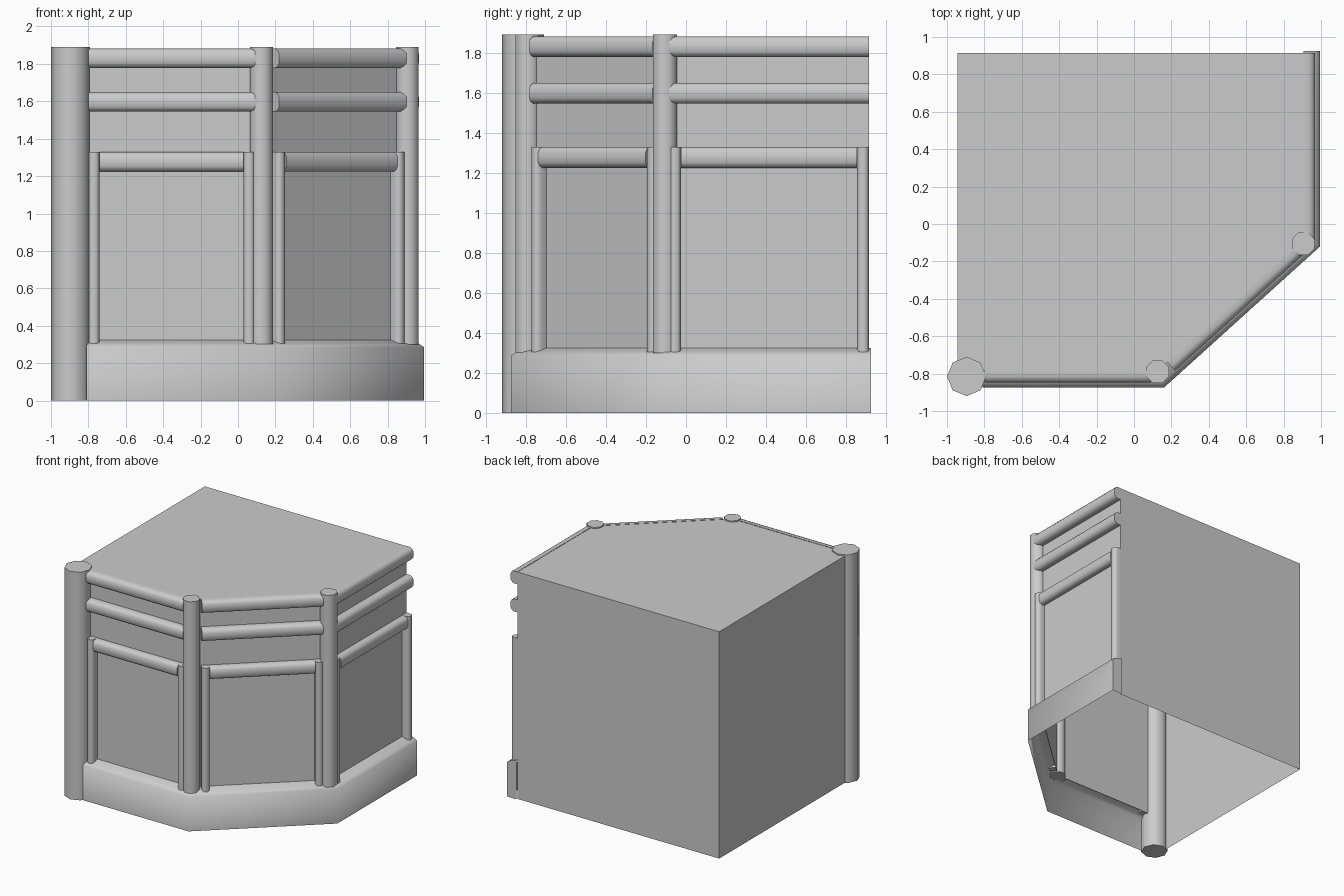
import bpy, bmesh, math
from mathutils import Vector

cube = bpy.data.objects.get("Cube")
if cube:
    bpy.data.objects.remove(cube, do_unlink=True)

grey = bpy.data.materials.new("plain grey")
grey.use_nodes = True
colour = (0.6, 0.6, 0.6, 1)
grey.diffuse_color = colour
grey.node_tree.nodes["Principled BSDF"].inputs["Base Color"].default_value = colour

UP = Vector((0, 0, 1))
TOP, SILL = 1.88, 0.3


def finish(name, bm, angle=60):
    mesh = bpy.data.meshes.new(name)
    bm.to_mesh(mesh)
    bm.free()
    mesh.materials.append(grey)
    obj = bpy.data.objects.new(name, mesh)
    bpy.context.collection.objects.link(obj)
    bpy.ops.object.select_all(action='DESELECT')
    bpy.context.view_layer.objects.active = obj
    obj.select_set(True)
    bpy.ops.object.shade_smooth_by_angle(angle=math.radians(angle))
    return obj


def post(name, x, y, radius, z0, z1, turn=0):
    bm = bmesh.new()
    ring = [bm.verts.new((x + radius * math.cos(turn + i * math.pi / 4),
                          y + radius * math.sin(turn + i * math.pi / 4), z0)) for i in range(8)]
    base = bm.faces.new(ring)
    ext = bmesh.ops.extrude_face_region(bm, geom=[base], use_keep_orig=True)
    bmesh.ops.translate(bm, vec=(0, 0, z1 - z0),
                        verts=[v for v in ext["geom"] if isinstance(v, bmesh.types.BMVert)])
    bmesh.ops.recalc_face_normals(bm, faces=bm.faces)
    return finish(name, bm)


def moulding(name, start, end, across, out, width, depth):
    """Rounded strip between two points, lying on a wall."""
    section = [(-.5, 0), (-.5, .5), (-.42, .8), (-.25, 1), (.25, 1), (.42, .8), (.5, .5), (.5, 0)]
    bm = bmesh.new()
    rings = [[bm.verts.new(p + across * (a * width) + out * (d * depth)) for a, d in section]
             for p in (start, end)]
    for i in range(len(section) - 1):
        bm.faces.new((rings[0][i], rings[0][i + 1], rings[1][i + 1], rings[1][i]))
    for ring in rings:
        bm.faces.new(ring)
    bmesh.ops.recalc_face_normals(bm, faces=bm.faces)
    return finish(name, bm, 50)


# Body shell: tall back and left walls, raised front walls, open underneath
plan = [Vector(p) for p in ((-.945, -.785, 0), (.126, -.785, 0), (.905, -.08, 0),
                            (.905, .915, 0), (-.945, .915, 0))]
bm = bmesh.new()
roof = [bm.verts.new(p + UP * TOP) for p in plan]
bm.faces.new(roof)
for i in range(5):
    j = (i + 1) % 5
    foot = SILL if i < 3 else 0
    low = [bm.verts.new(plan[k] + UP * foot) for k in (i, j)]
    bm.faces.new((low[0], low[1], roof[j], roof[i]))
finish("body_shell", bm, 20)

# Corner posts
post("left_post", -.895, -.815, .105, 0, 1.89)
post("front_post", .126, -.79, .066, SILL, 1.89, math.pi / 8)
post("right_post", .905, -.105, .066, SILL, 1.89, math.pi / 8)

# Rails and panel frames on each visible wall, as distances along the wall
walls = (("front", 0, .145, 1.035), ("diagonal", 1, .07, .99), ("right", 2, -.005, .995))
TRIM = .06
for label, i, a, b in walls:
    along = (plan[i + 1] - plan[i]).normalized()
    out = along.cross(UP)

    def spot(t, z):
        return plan[i] + along * t + UP * z

    for part, z in (("top", 1.83), ("upper", 1.597)):
        moulding(f"{label}_{part}_rail", spot(a, z), spot(b, z), UP, out, .104, .062)
    moulding(f"{label}_panel_rail", spot(a + TRIM, 1.277), spot(b - TRIM, 1.277), UP, out, .104, .055)
    for side, t in (("near", a + TRIM / 2), ("far", b - TRIM / 2)):
        moulding(f"{label}_{side}_trim", spot(t, SILL), spot(t, 1.33), along, out, TRIM, .06)

# Plinth: one bent strip with a sloped upper lip
outer = [Vector(p) for p in ((-.81, -.875, 0), (.16, -.875, 0), (.995, -.12, 0), (.995, .925, 0))]
inner = [Vector((-.81, -.785, 0)), plan[1], plan[2], Vector((.905, .925, 0))]
profile = ((0, 0), (0, .285), (.33, .305), (1, .325))
bm = bmesh.new()
rows = [[bm.verts.new(o.lerp(n, t) + UP * z) for t, z in profile] for o, n in zip(outer, inner)]
for r, s in zip(rows, rows[1:]):
    for k in range(len(profile) - 1):
        bm.faces.new((r[k], s[k], s[k + 1], r[k + 1]))
for row, n in ((rows[0], inner[0]), (rows[-1], inner[-1])):
    bm.faces.new(row + [bm.verts.new(n)])
bmesh.ops.recalc_face_normals(bm, faces=bm.faces)
finish("plinth", bm, 80)
